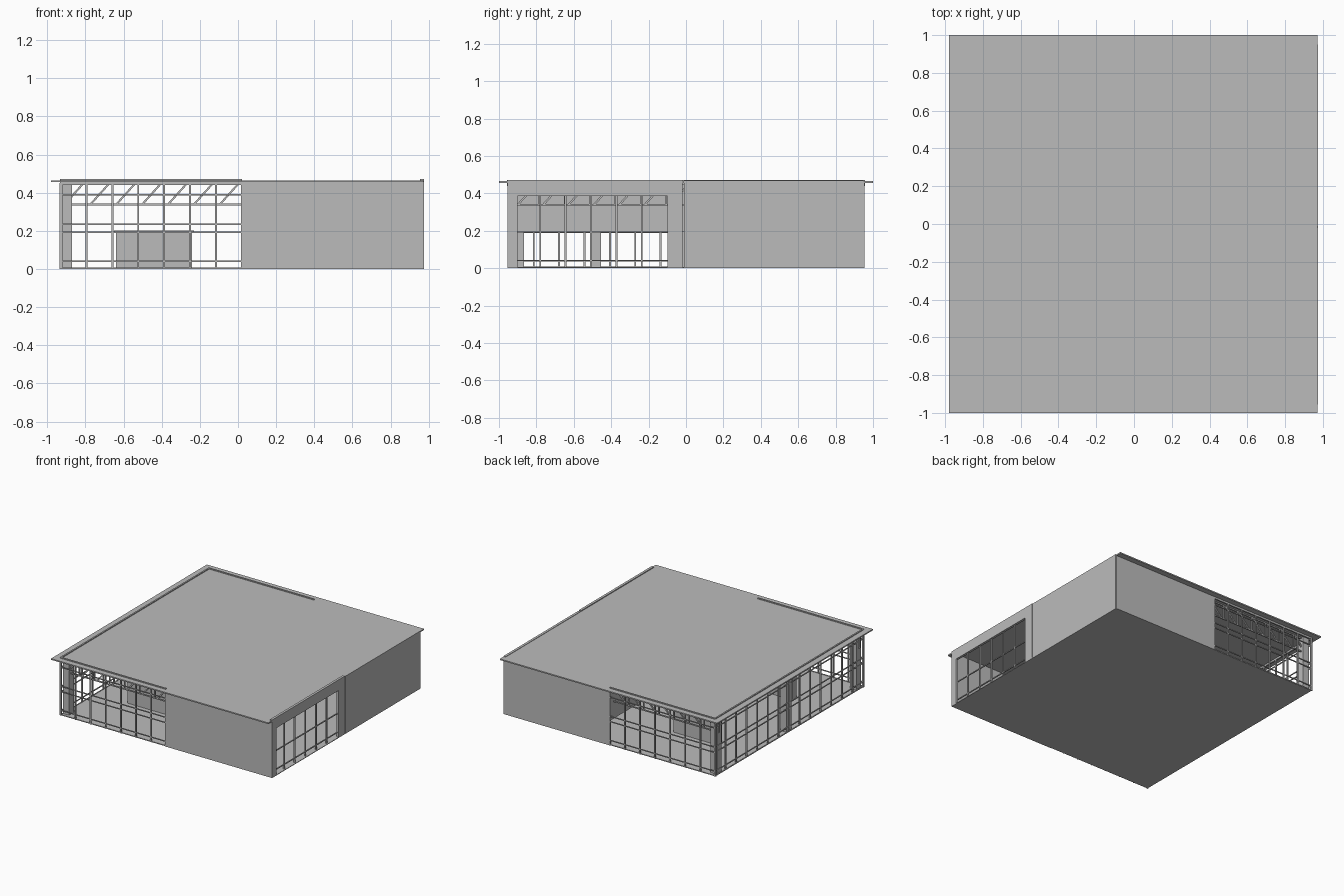
import bpy
import bmesh
import math
from mathutils import Matrix, Vector

cube = bpy.data.objects.get("Cube")
if cube:
    bpy.data.objects.remove(cube, do_unlink=True)

grey = bpy.data.materials.new("plain_grey")
grey.use_nodes = True
COLOR = (0.5, 0.5, 0.5, 1)
grey.diffuse_color = COLOR
grey.node_tree.nodes["Principled BSDF"].inputs["Base Color"].default_value = COLOR


def build(name, boxes=(), beams=()):
    """One object from boxes (x0, x1, y0, y1, z0, z1) and square beams (start, end, width)."""
    bm = bmesh.new()
    for x0, x1, y0, y1, z0, z1 in boxes:
        centre = Vector((x0 + x1, y0 + y1, z0 + z1)) / 2
        size = Matrix.Diagonal((x1 - x0, y1 - y0, z1 - z0, 1))
        bmesh.ops.create_cube(bm, size=1, matrix=Matrix.Translation(centre) @ size)
    for start, end, width in beams:
        a, b = Vector(start), Vector(end)
        turn = (b - a).to_track_quat('Z', 'Y').to_matrix().to_4x4()
        size = Matrix.Diagonal((width, width, (b - a).length, 1))
        bmesh.ops.create_cube(bm, size=1, matrix=Matrix.Translation((a + b) / 2) @ turn @ size)
    mesh = bpy.data.meshes.new(name)
    bm.to_mesh(mesh)
    bm.free()
    mesh.materials.append(grey)
    obj = bpy.data.objects.new(name, mesh)
    bpy.context.collection.objects.link(obj)
    return obj


def glazing(name, axis, fixed, stops, top, rails):
    """Grid of mullions and rails in a wall plane."""
    def point(t, z):
        return (t, fixed, z) if axis == 'x' else (fixed, t, z)
    beams = [(point(t, 0), point(t, top), 0.01) for t in stops]
    beams += [(point(stops[0], z), point(stops[-1], z), 0.007) for z in rails]
    return build(name, beams=beams)


def truss(name, axis, fixed, start, bays, pitch, low=0.338, high=0.45):
    """Flat truss with one rising diagonal per bay."""
    def point(t, z):
        return (t, fixed, z) if axis == 'x' else (fixed, t, z)
    end = start + bays * pitch
    beams = [(point(start, z), point(end, z), 0.009) for z in (low, high)]
    for i in range(bays):
        t = start + i * pitch
        beams.append((point(t, low), point(t, high), 0.009))
        beams.append((point(t + 0.02, low), point(t + pitch - 0.015, high), 0.01))
    return build(name, beams=beams)


# Floor and roof slabs
build("floor", [(-0.93, 0.975, -0.95, 0.95, 0, 0.005)])
build("roof", [(-0.98, 0.972, -1, 1, 0.455, 0.465)])

# Solid walls: front, back and rear half of the right side
build("front_wall", [(0.02, 0.97, -0.955, -0.935, 0, 0.457)])
build("back_wall", [(0.02, 0.97, 0.935, 0.955, 0, 0.457)])
build("side_wall", [(0.955, 0.975, -0.012, 0.95, 0, 0.468)])

# Surround of the large side opening
build("side_opening_surround", [
    (0.955, 0.975, -0.955, -0.9, 0, 0.472),
    (0.955, 0.975, -0.1, -0.018, 0, 0.472),
    (0.955, 0.975, -0.9, -0.1, 0.385, 0.472),
])

# Glazed walls with their mullion spacing
PITCH = 0.1357
wing_stops = [-0.93 + i * PITCH for i in range(8)]
long_stops = [-0.95 + i * PITCH for i in range(15)]
RAILS = (0.005, 0.04, 0.192, 0.235, 0.39)
for side, y in (("front", -0.95), ("back", 0.95)):
    glazing(side + "_glazing", 'x', y, wing_stops, 0.45, RAILS)
glazing("left_glazing", 'y', -0.925, long_stops, 0.45, RAILS)
glazing("side_opening_glazing", 'y', 0.96,
        [-0.9 + i * 0.1357 - 0.015 for i in range(1, 6)], 0.385, ())
build("side_opening_rails", [(0.956, 0.964, -0.9, -0.1, z, z + 0.007) for z in (0.037, 0.19)])

# Slim fascia that stands just above the roof over the glazed walls
build("fascia", [
    (-0.93, 0.02, -0.956, -0.944, 0.44, 0.472),
    (-0.93, 0.02, 0.944, 0.956, 0.44, 0.472),
    (-0.932, -0.92, -0.95, 0.95, 0.44, 0.472),
])

# Columns behind the glass and at the ends of the solid walls
columns = [(-0.925, -0.87, y - 0.03, y + 0.03, 0, 0.455) for y in (-0.895, 0, 0.895)]
build("columns", columns)

# Roof trusses
for side, y in (("front", -0.9), ("back", 0.9)):
    truss(side + "_truss", 'x', y, -0.93, 7, PITCH)
truss("cross_truss", 'y', 0.45, -0.92, 7, PITCH)

# Hanging partition between the glazed wing and the closed wing
build("hanging_partition", [(0.022, 0.037, -0.935, 0.935, 0.195, 0.455)])

# Two freestanding blocks with thin caps
for side, sign in (("front", -1), ("back", 1)):
    y = sign * 0.48
    build(side + "_block", [
        (-0.64, -0.24, y - 0.025, y + 0.025, 0, 0.195),
        (-0.65, -0.23, y - 0.028, y + 0.028, 0.195, 0.202),
    ])
